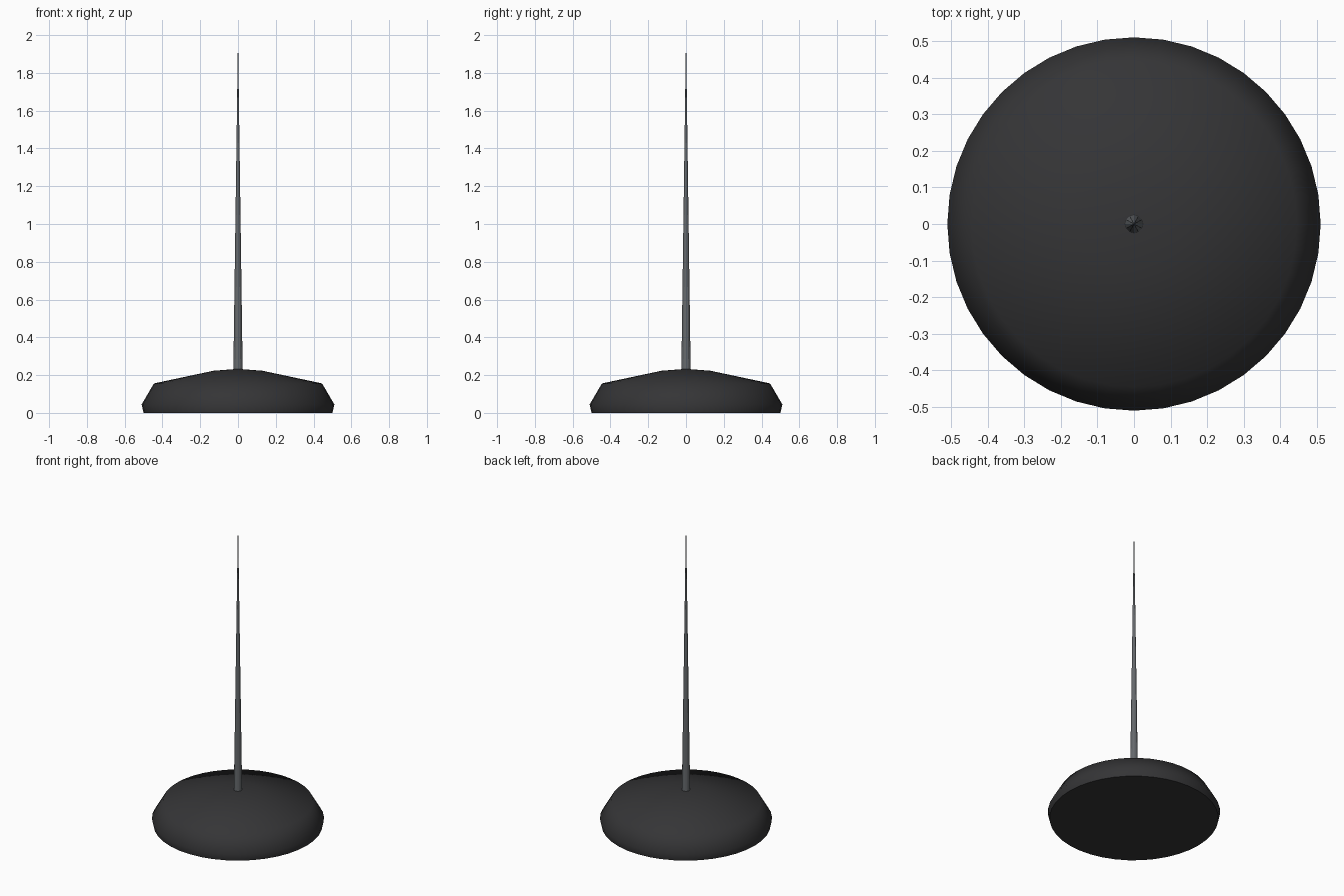
import bpy, bmesh, math

if "Cube" in bpy.data.objects:
    bpy.data.objects.remove(bpy.data.objects["Cube"])


def material(name, color):
    m = bpy.data.materials.new(name)
    m.diffuse_color = (*color, 1)
    m.use_nodes = True
    m.node_tree.nodes["Principled BSDF"].inputs["Base Color"].default_value = m.diffuse_color
    return m


def lathe(name, profile, sides, mat):
    """Revolve (radius, z) points about z; zero radius makes a pole."""
    bm = bmesh.new()
    rings = []
    for r, z in profile:
        n = sides if r > 0 else 1
        rings.append([bm.verts.new((r * math.cos(2 * math.pi * i / sides),
                                    r * math.sin(2 * math.pi * i / sides), z))
                      for i in range(n)])
    bm.faces.new(rings[0][::-1])
    for a, b in zip(rings, rings[1:]):
        for i in range(sides):
            j = (i + 1) % sides
            if len(b) == 1:
                bm.faces.new((a[i], a[j], b[0]))
            else:
                bm.faces.new((a[i], a[j], b[j], b[i]))
    mesh = bpy.data.meshes.new(name)
    bm.to_mesh(mesh)
    bm.free()
    ob = bpy.data.objects.new(name, mesh)
    bpy.context.collection.objects.link(ob)
    mesh.materials.append(mat)
    return ob


# Weighted domed base, smooth with a crisp bottom edge
base = lathe("base", [(0.5, 0), (0.51, 0.045), (0.445, 0.156),
                      (0.13, 0.223), (0, 0.233)], 40,
             material("dark_rubber", (0.035, 0.035, 0.037)))
bpy.context.view_layer.objects.active = base
base.select_set(True)
bpy.ops.object.shade_smooth_by_angle(angle=math.radians(60))

# Thin tapered spike, flat faced
lathe("spike", [(0.025, 0.2), (0, 2.0)], 12,
      material("steel", (0.13, 0.14, 0.15)))
